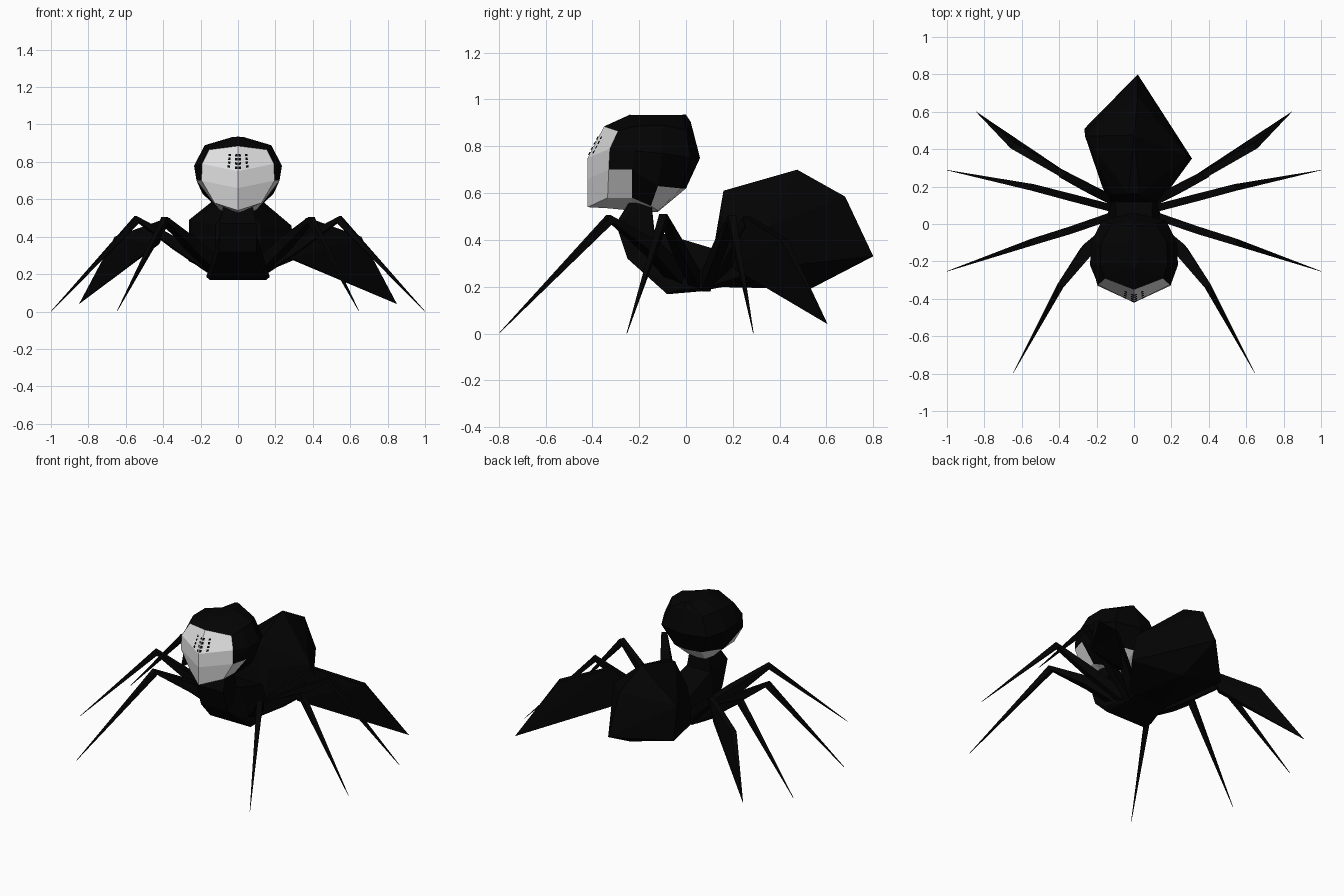
import bpy, bmesh
from mathutils import Vector

if "Cube" in bpy.data.objects:
    bpy.data.objects.remove(bpy.data.objects["Cube"])


def material(name, value):
    m = bpy.data.materials.new(name)
    m.diffuse_color = (value, value, value, 1)
    m.use_nodes = True
    m.node_tree.nodes["Principled BSDF"].inputs["Base Color"].default_value = m.diffuse_color
    return m


BLACK = material("black", 0.001)
WHITE = material("pale_face", 0.75)


def finish(name, bm, mats, fix=True):
    if fix:
        bmesh.ops.recalc_face_normals(bm, faces=bm.faces)
    me = bpy.data.meshes.new(name)
    bm.to_mesh(me)
    bm.free()
    for m in mats:
        me.materials.append(m)
    ob = bpy.data.objects.new(name, me)
    bpy.context.collection.objects.link(ob)
    return ob


def hull(name, points):
    """Faceted convex solid around a few corner points."""
    bm = bmesh.new()
    for p in points:
        bm.verts.new(p)
    res = bmesh.ops.convex_hull(bm, input=bm.verts)
    junk = [g for g in res["geom_interior"] if isinstance(g, bmesh.types.BMVert)]
    bmesh.ops.delete(bm, geom=junk, context='VERTS')
    return finish(name, bm, [BLACK])


def both(points):
    return [(s * x, y, z) for x, y, z in points for s in (-1, 1)]


def limb(name, path, widths, heights):
    """Tapering four-sided tube along a path."""
    bm = bmesh.new()
    pts = [Vector(p) for p in path]
    rings = []
    for i, p in enumerate(pts):
        d = (pts[min(i + 1, len(pts) - 1)] - pts[max(i - 1, 0)]).normalized()
        side = d.cross(Vector((0, 0, 1))).normalized()
        up = side.cross(d)
        w, h = side * widths[i], up * heights[i]
        rings.append([bm.verts.new(p + o) for o in (w + h, h - w, -w - h, w - h)])
    for a, b in zip(rings, rings[1:]):
        for k in range(4):
            bm.faces.new((a[k], a[(k + 1) % 4], b[(k + 1) % 4], b[k]))
    bm.faces.new(rings[0])
    bm.faces.new(rings[-1])
    return finish(name, bm, [BLACK])


# Head: half rings from jaw to crown, front centre to back centre
HEAD = [
    [(0, -.42, .54), (.125, -.335, .58), (.13, -.23, .58), (.10, -.15, .545), (.06, -.12, .525), (0, -.12, .52)],
    [(0, -.42, .66), (.195, -.33, .70), (.222, -.23, .70), (.19, -.12, .63), (.10, -.02, .62), (0, 0, .62)],
    [(0, -.42, .75), (.192, -.325, .79), (.235, -.22, .78), (.23, -.10, .77), (.17, .02, .75), (0, .06, .75)],
    [(0, -.35, .885), (.155, -.29, .865), (.18, -.22, .885), (.175, -.10, .89), (.12, 0, .87), (0, .02, .905)],
    [(0, -.24, .935), (.02, -.22, .933), (.03, -.18, .933), (.03, -.10, .933), (.02, -.01, .933), (0, 0, .935)],
]
bm = bmesh.new()
loops = []
for half in HEAD:
    full = half + [(-x, y, z) for x, y, z in half[-2:0:-1]]
    loops.append([bm.verts.new(p) for p in full])
n = len(loops[0])
for r, (a, b) in enumerate(zip(loops, loops[1:])):
    for k in range(n):
        f = bm.faces.new((a[k], a[(k + 1) % n], b[(k + 1) % n], b[k]))
        col = min(k, n - 1 - k)
        # pale face in front, jaw at the sides, nape below the hair
        pale = (col == 0 and r < 3) or (r == 0 and col != 2)
        f.material_index = 1 if pale else 0
bm.faces.new(loops[-1])
# Keeled underside of the jaw
keel = [loops[0][0]] + [bm.verts.new((0, y, z)) for y, z in
                        ((-.33, .535), (-.23, .525), (-.16, .52), (-.14, .52))] + [loops[0][5]]
for side in (loops[0][:6], [loops[0][-i % n] for i in range(6)]):
    for i in range(5):
        corners = []
        for v in (side[i], side[i + 1], keel[i + 1], keel[i]):
            if v not in corners:
                corners.append(v)
        bm.faces.new(corners).material_index = 1
finish("head", bm, [BLACK, WHITE])

# Small eye plates in columns on the upper face
bm = bmesh.new()
a1, b1, a0, b0 = (Vector(p) for p in (HEAD[2][0], HEAD[2][1], HEAD[3][0], HEAD[3][1]))
lift = Vector((.2, -.85, .4)) * .006
for s in (-1, 1):
    for u in (.01, .22):
        for v in (.06, .23, .40, .57):
            q = []
            for du, dv in ((0, 0), (.07, 0), (.07, .10), (0, .10)):
                p = a1.lerp(b1, u + du).lerp(a0.lerp(b0, u + du), v + dv) + lift
                q.append(bm.verts.new((s * p.x, p.y, p.z)))
            bm.faces.new(q if s > 0 else q[::-1])
finish("eyes", bm, [BLACK], fix=False)

# Neck and thorax
hull("neck", both([(.10, -.25, .32), (.10, -.30, .47), (.08, -.25, .55), (.07, -.20, .60),
                   (.07, -.15, .58), (.09, -.14, .44), (.10, -.12, .30)]))
hull("thorax", both([(.15, -.08, .168), (.17, -.04, .185), (.13, .06, .18), (.11, .16, .20), (.10, .16, .35),
                     (.10, -.04, .39), (.09, -.14, .44), (.10, -.25, .32)]))

# Lopsided abdomen rising to a ridge
hull("abdomen", both([(.03, .16, .61), (.12, .155, .46), (.12, .09, .20)]) + [
    (-.265, .51, .27), (-.262, .47, .49), (-.17, .20, .28),
    (.31, .35, .28), (.285, .36, .46), (.16, .19, .28), (.05, .53, .19),
    (0, .475, .70), (.02, .68, .585), (.02, .80, .33)])

# Three slender pairs of legs
LEGS = {
    "front_leg": [(.12, -.03, .24), (.25, -.14, .36), (.39, -.325, .49), (.645, -.795, .005)],
    "second_leg": [(.10, .05, .21), (.33, -.03, .36), (.54, -.095, .495), (1.0, -.253, 0)],
    "third_leg": [(.10, .08, .21), (.33, .14, .36), (.54, .195, .49), (1.0, .288, 0)],
}
for name, path in LEGS.items():
    for s, tag in ((-1, "left"), (1, "right")):
        wide = .034 if name == "front_leg" else .02
        limb(f"{name}_{tag}", [(s * x, y, z) for x, y, z in path],
             [wide, wide, .018, .001], [.035, .03, .018, .001])

# Rear legs: femur plus an upright blade, deeper on the right
for s, tag, low in ((-1, "left", (.43, .295, .36)), (1, "right", (.29, .215, .28))):
    limb(f"rear_femur_{tag}", [(s * .10, .12, .22), (s * .24, .19, .36), (s * .38, .265, .475)],
         [.025, .025, .022], [.03, .03, .022])
    outline = [(.37, .26, .50), (.65, .42, .40), low]
    pts = [(s * .85, .605, .04)]
    for x, y, z in outline:
        pts += [(s * (x + .009), y - .016, z), (s * (x - .009), y + .016, z)]
    hull(f"rear_blade_{tag}", pts)
